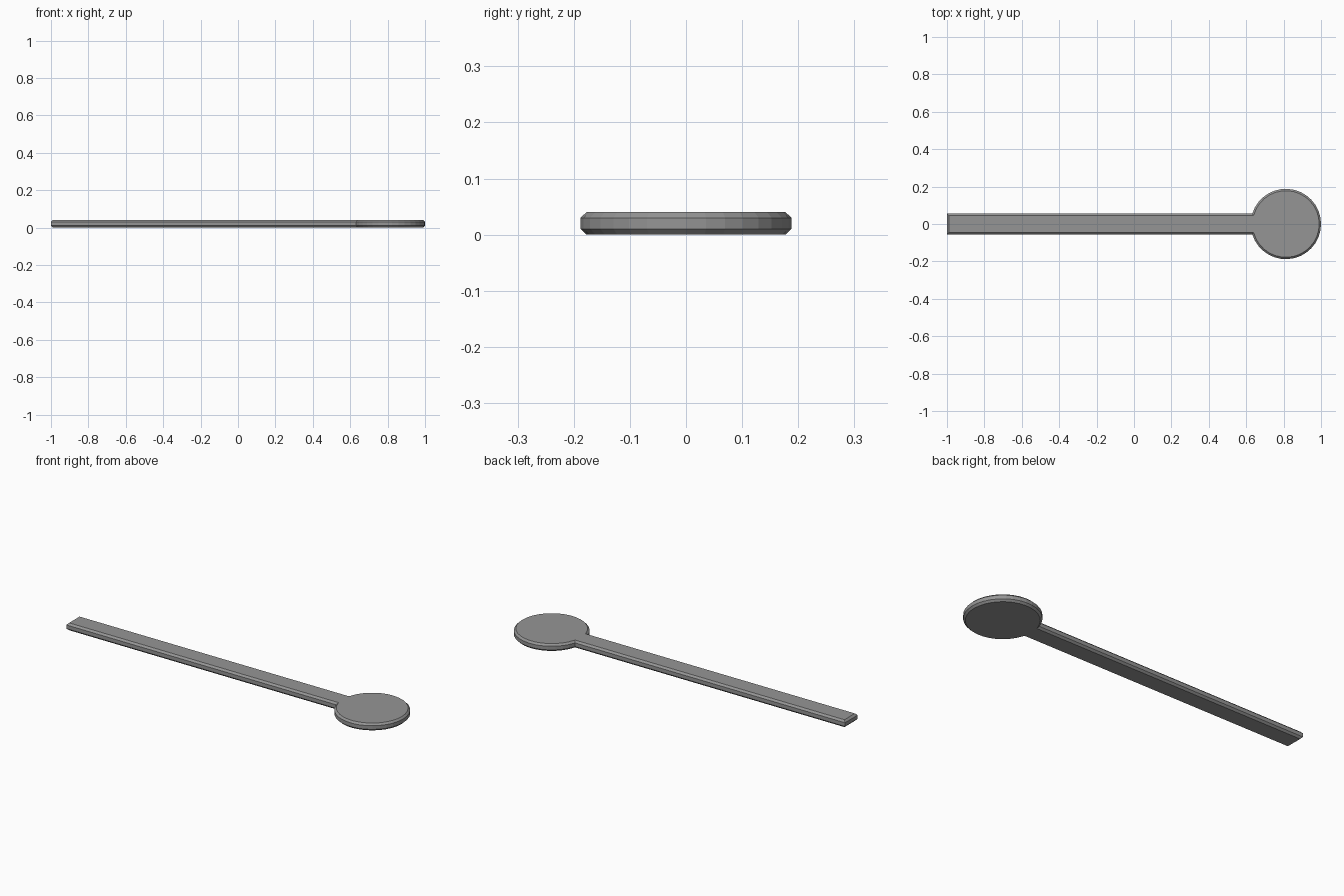
import bpy, bmesh, math

if "Cube" in bpy.data.objects:
    bpy.data.objects.remove(bpy.data.objects["Cube"])

HALF_W, THICK, BEVEL = 0.055, 0.04, 0.01
RADIUS = 0.188
CX = 1.0 - RADIUS
SEGMENTS = 32

# Outline: round paddle arc that runs into a straight handle
start = math.pi - math.asin(HALF_W / RADIUS)
outline = [(-1.0, HALF_W), (-1.0, -HALF_W)]
for i in range(SEGMENTS - 1):
    a = -start + 2 * start * i / (SEGMENTS - 2)
    outline.append((CX + RADIUS * math.cos(a), RADIUS * math.sin(a)))

# Extrude the outline to a slab
bm = bmesh.new()
base = bm.faces.new([bm.verts.new((x, y, 0)) for x, y in outline])
top = bmesh.ops.extrude_face_region(bm, geom=[base], use_keep_orig=True)
bmesh.ops.translate(bm, vec=(0, 0, THICK),
                    verts=[g for g in top["geom"] if isinstance(g, bmesh.types.BMVert)])
bmesh.ops.recalc_face_normals(bm, faces=bm.faces)

# Chamfer the upper and lower rims
rims = [e for e in bm.edges if abs(e.verts[0].co.z - e.verts[1].co.z) < 1e-5]
bmesh.ops.bevel(bm, geom=rims, offset=BEVEL, offset_type='OFFSET',
                segments=1, profile=0.5, affect='EDGES')
bmesh.ops.recalc_face_normals(bm, faces=bm.faces)

mesh = bpy.data.meshes.new("stirrer")
bm.to_mesh(mesh)
bm.free()

# Dark grey finish
dark = bpy.data.materials.new("dark_grey")
dark.diffuse_color = (0.3, 0.3, 0.3, 1)
dark.use_nodes = True
dark.node_tree.nodes["Principled BSDF"].inputs["Base Color"].default_value = dark.diffuse_color
mesh.materials.append(dark)
bpy.context.collection.objects.link(bpy.data.objects.new("stirrer", mesh))
